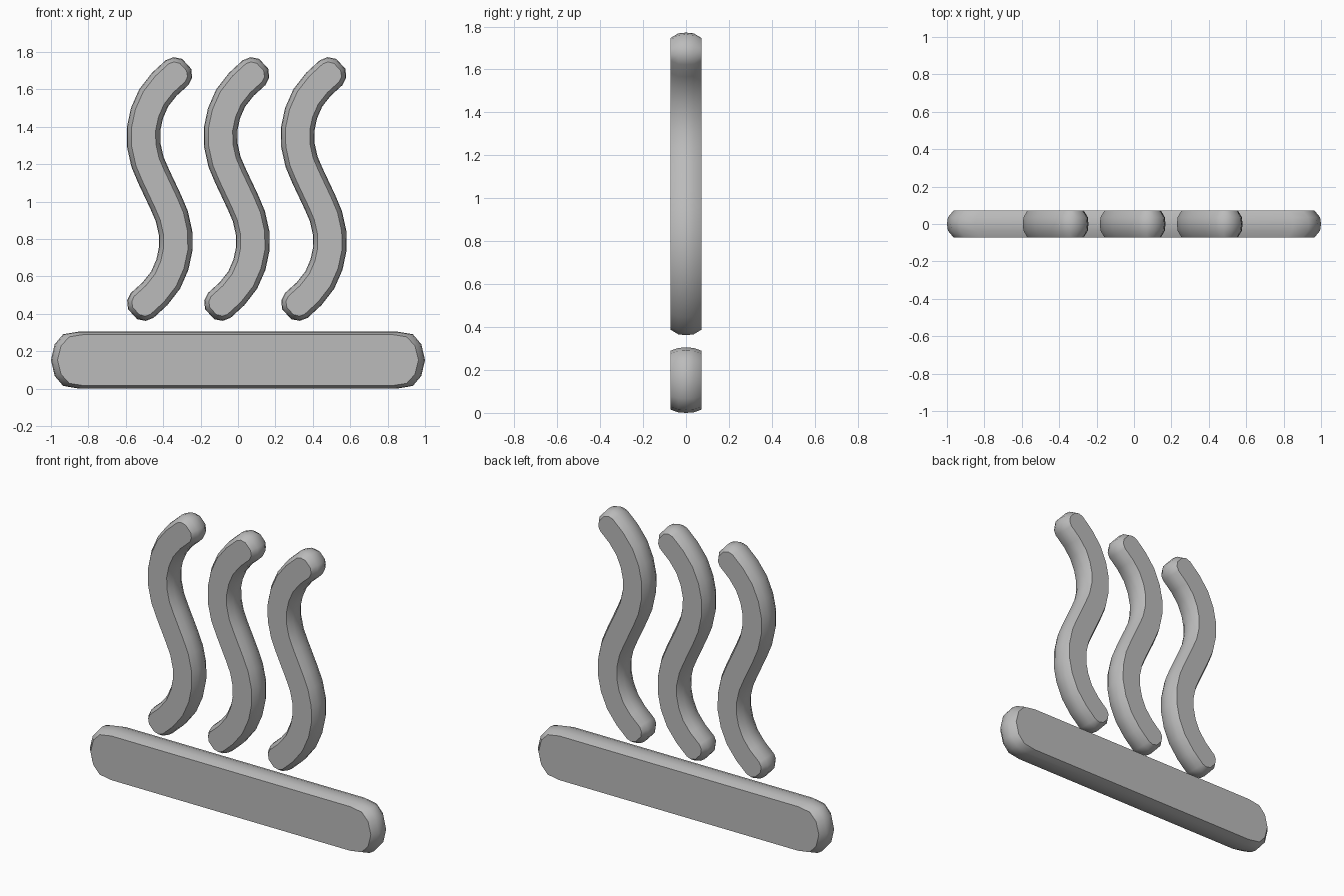
import bpy
import bmesh
import math
from mathutils import Vector

cube = bpy.data.objects.get("Cube")
if cube:
    bpy.data.objects.remove(cube, do_unlink=True)

grey = bpy.data.materials.new("plain grey")
grey.use_nodes = True
colour = (0.5, 0.5, 0.5, 1)
grey.diffuse_color = colour
grey.node_tree.nodes["Principled BSDF"].inputs["Base Color"].default_value = colour

# Depth and inset amount of each ring, from the front face to the back face
RINGS = [(-0.072, 1), (-0.036, 0.15), (0, 0), (0.036, 0.15), (0.072, 1)]


def rounded_slab(name, outline, location):
    """Join inset outlines into a slab with soft edges and flat faces."""
    bm = bmesh.new()
    loops = [[bm.verts.new((x, y, z)) for x, z in outline(t)] for y, t in RINGS]
    n = len(loops[0])
    for a, b in zip(loops, loops[1:]):
        for i in range(n):
            j = (i + 1) % n
            bm.faces.new((a[i], a[j], b[j], b[i]))
    bm.faces.new(loops[0])
    bm.faces.new(loops[-1][::-1])
    bmesh.ops.recalc_face_normals(bm, faces=bm.faces)
    mesh = bpy.data.meshes.new(name)
    bm.to_mesh(mesh)
    bm.free()
    mesh.materials.append(grey)
    obj = bpy.data.objects.new(name, mesh)
    obj.location = location
    bpy.context.collection.objects.link(obj)
    bpy.ops.object.select_all(action="DESELECT")
    obj.select_set(True)
    bpy.context.view_layer.objects.active = obj
    bpy.ops.object.shade_smooth_by_angle(angle=math.radians(48))


# Base bar: one quarter of the outline, mirrored both ways
def bar_outline(t):
    quarter = [(1.0, 0), (0.98, 0.085), (0.935, 0.138), (0.85, 0.1525)]
    right = [(x, -z) for x, z in quarter[:0:-1]] + quarter
    full = right + [(-x, -z) for x, z in right]
    return [(x * (1 - 0.035 * t), z * (1 - 0.1 * t)) for x, z in full]


rounded_slab("base_bar", bar_outline, (0, 0, 0.1525))

# Steam wave: half of the centre line, turned about the middle for the rest
half = [Vector(p) for p in [
    (-0.093, -0.622), (-0.025, -0.56), (0.032, -0.487), (0.068, -0.405),
    (0.086, -0.32), (0.085, -0.235), (0.065, -0.145), (0.033, -0.07)]]
path = half + [Vector((0, 0))] + [-p for p in reversed(half)]


def wave_outline(t):
    width = 0.09 - 0.025 * t
    reach = 0.07 - 0.025 * t
    left, right = [], []
    for i, p in enumerate(path):
        d = (path[min(i + 1, len(path) - 1)] - path[max(i - 1, 0)]).normalized()
        side = Vector((-d.y, d.x)) * width
        left.append(p + side)
        right.append(p - side)

    def cap(end, before):
        d = (end - before).normalized()
        side = Vector((-d.y, d.x))
        return [end + d * reach * f + side * width * s
                for s, f in [(-0.82, 0.6), (-0.4, 1), (0.4, 1), (0.82, 0.6)]]

    return right + cap(path[-1], path[-2]) + left[::-1] + cap(path[0], path[1])


for i, name in enumerate(["right_wave", "middle_wave", "left_wave"]):
    rounded_slab(name, wave_outline, (-0.007 + (i - 1) * 0.412, 0, 1.067))
